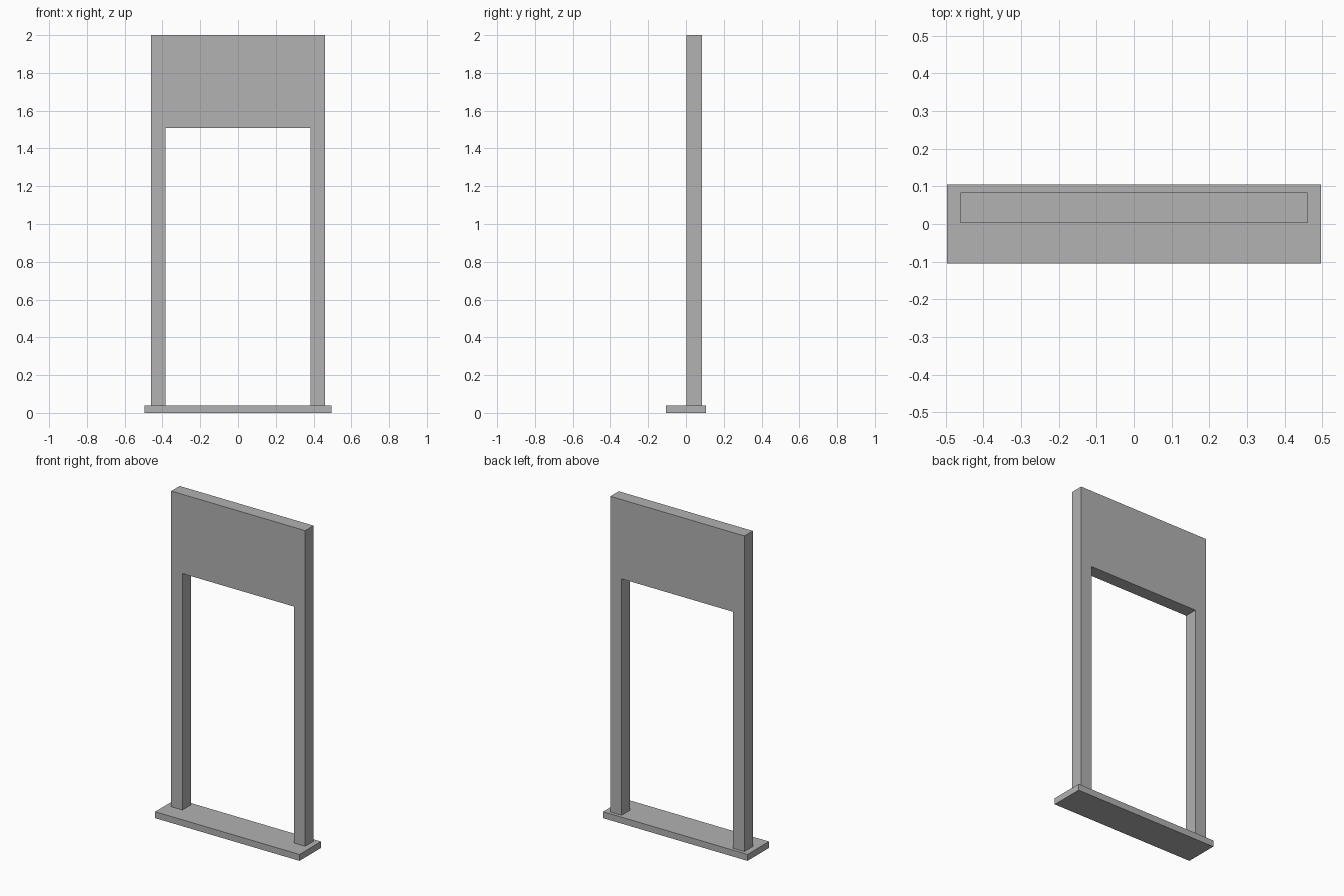
import bpy
import bmesh

# Remove the default cube only
cube = bpy.data.objects.get("Cube")
if cube:
    bpy.data.objects.remove(cube, do_unlink=True)

# Single plain grey
grey = bpy.data.materials.new("plain_grey")
grey.use_nodes = True
colour = (0.445, 0.445, 0.445, 1.0)
grey.diffuse_color = colour
grey.node_tree.nodes["Principled BSDF"].inputs["Base Color"].default_value = colour


def extrude_profile(name, profile, y_front, y_back):
    """Extrude an (x, z) outline along y into a flat-shaded solid."""
    bm = bmesh.new()
    face = bm.faces.new([bm.verts.new((x, y_front, z)) for x, z in profile])
    result = bmesh.ops.extrude_face_region(bm, geom=[face])
    moved = [v for v in result["geom"] if isinstance(v, bmesh.types.BMVert)]
    bmesh.ops.translate(bm, verts=moved, vec=(0, y_back - y_front, 0))
    bmesh.ops.recalc_face_normals(bm, faces=bm.faces)
    mesh = bpy.data.meshes.new(name)
    bm.to_mesh(mesh)
    bm.free()
    mesh.materials.append(grey)
    obj = bpy.data.objects.new(name, mesh)
    bpy.context.collection.objects.link(obj)
    return obj


def mirrored(half):
    """Complete a right-hand half outline across x = 0."""
    return half + [(-x, z) for x, z in reversed(half)]


base_top = 0.04

# Wide base plate
extrude_profile("base_plate", mirrored([(0.496, 0), (0.496, base_top)]), -0.105, 0.105)

# Two posts joined by a deep header panel, as one outline
extrude_profile(
    "door_frame",
    mirrored([(0.383, 1.508), (0.383, base_top), (0.46, base_top), (0.46, 2.0)]),
    0.002, 0.084,
)
